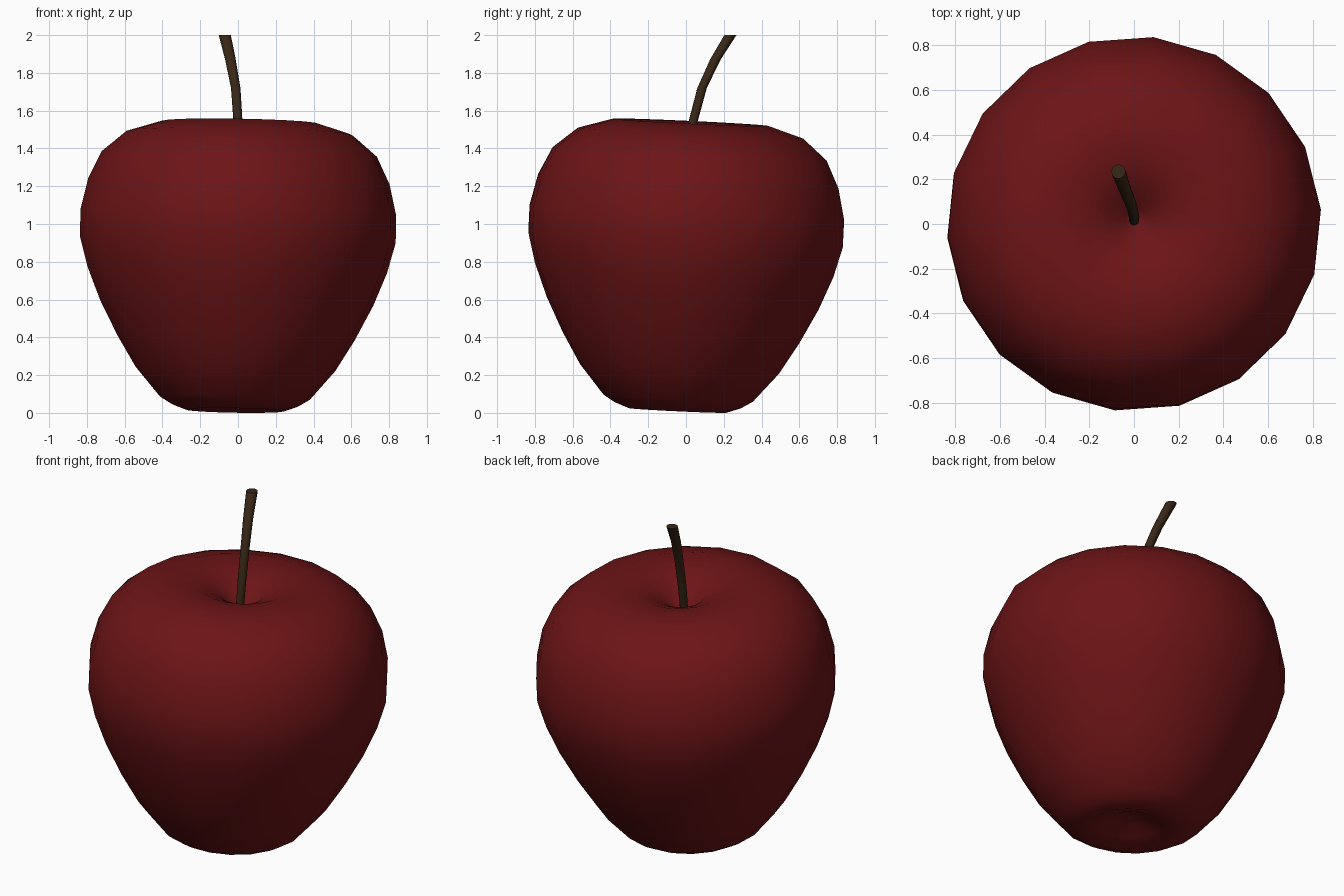
import bpy, bmesh
from math import sin, cos, radians, tau
from mathutils import Matrix, Vector

if "Cube" in bpy.data.objects:
    bpy.data.objects.remove(bpy.data.objects["Cube"])


def material(name, rgb):
    m = bpy.data.materials.new(name)
    m.diffuse_color = (*rgb, 1)
    m.use_nodes = True
    m.node_tree.nodes["Principled BSDF"].inputs["Base Color"].default_value = m.diffuse_color
    return m


def ring(bm, centre, radius, sides, phase=0.0):
    return [bm.verts.new((centre[0] + radius * cos(phase + tau * i / sides),
                          centre[1] + radius * sin(phase + tau * i / sides),
                          centre[2])) for i in range(sides)]


def bridge(bm, a, b):
    n = len(a)
    for i in range(n):
        j = (i + 1) % n
        bm.faces.new((a[i], a[j], b[j], b[i]))


def fan(bm, loop, point):
    v = bm.verts.new(point)
    for i in range(len(loop)):
        bm.faces.new((loop[i], loop[(i + 1) % len(loop)], v))


def finish(bm, name, mat, angle):
    bmesh.ops.recalc_face_normals(bm, faces=bm.faces)
    mesh = bpy.data.meshes.new(name)
    bm.to_mesh(mesh)
    bm.free()
    mesh.materials.append(mat)
    ob = bpy.data.objects.new(name, mesh)
    bpy.context.collection.objects.link(ob)
    bpy.ops.object.select_all(action='DESELECT')
    ob.select_set(True)
    bpy.context.view_layer.objects.active = ob
    bpy.ops.object.shade_smooth_by_angle(angle=radians(angle))
    return ob


# Fruit body: 18-sided turned profile with dimples, slightly tilted
profile = [(0.07, 0.09), (0.16, 0.05), (0.26, 0.015), (0.335, 0.042),
           (0.398, 0.08), (0.53, 0.235), (0.63, 0.40), (0.725, 0.585),
           (0.795, 0.76), (0.838, 0.92), (0.838, 1.065), (0.80, 1.23),
           (0.73, 1.375), (0.60, 1.485), (0.415, 1.542), (0.25, 1.522),
           (0.12, 1.465), (0.05, 1.39)]
bm = bmesh.new()
rings = [ring(bm, (0, 0, z), r, 18, radians(4.1)) for r, z in profile]
for a, b in zip(rings, rings[1:]):
    bridge(bm, a, b)
fan(bm, rings[0], (0, 0, 0.10))
fan(bm, rings[-1], (0, 0, 1.36))
tilt = Matrix.Rotation(0.018, 3, 'Y') @ Matrix.Rotation(-0.047, 3, 'X')
bmesh.ops.rotate(bm, verts=bm.verts, cent=(0, 0, 0.97), matrix=tilt)
low = min(v.co.z for v in bm.verts)
bmesh.ops.translate(bm, verts=bm.verts, vec=Vector((0, 0, -low)))
finish(bm, "apple_body", material("apple_red", (0.15, 0.007, 0.008)), 180)

# Stem: curved tapering tube with a level cut top
path = [((0.0, 0.015, 1.36), 0.022), ((0.0, 0.037, 1.54), 0.024),
        ((-0.012, 0.085, 1.72), 0.025), ((-0.04, 0.155, 1.87), 0.028),
        ((-0.07, 0.235, 2.0), 0.032)]
bm = bmesh.new()
rings = [ring(bm, c, r, 12) for c, r in path]
for a, b in zip(rings, rings[1:]):
    bridge(bm, a, b)
bm.faces.new(rings[0])
bm.faces.new(rings[-1])
finish(bm, "stem", material("stem_brown", (0.04, 0.02, 0.008)), 40)
